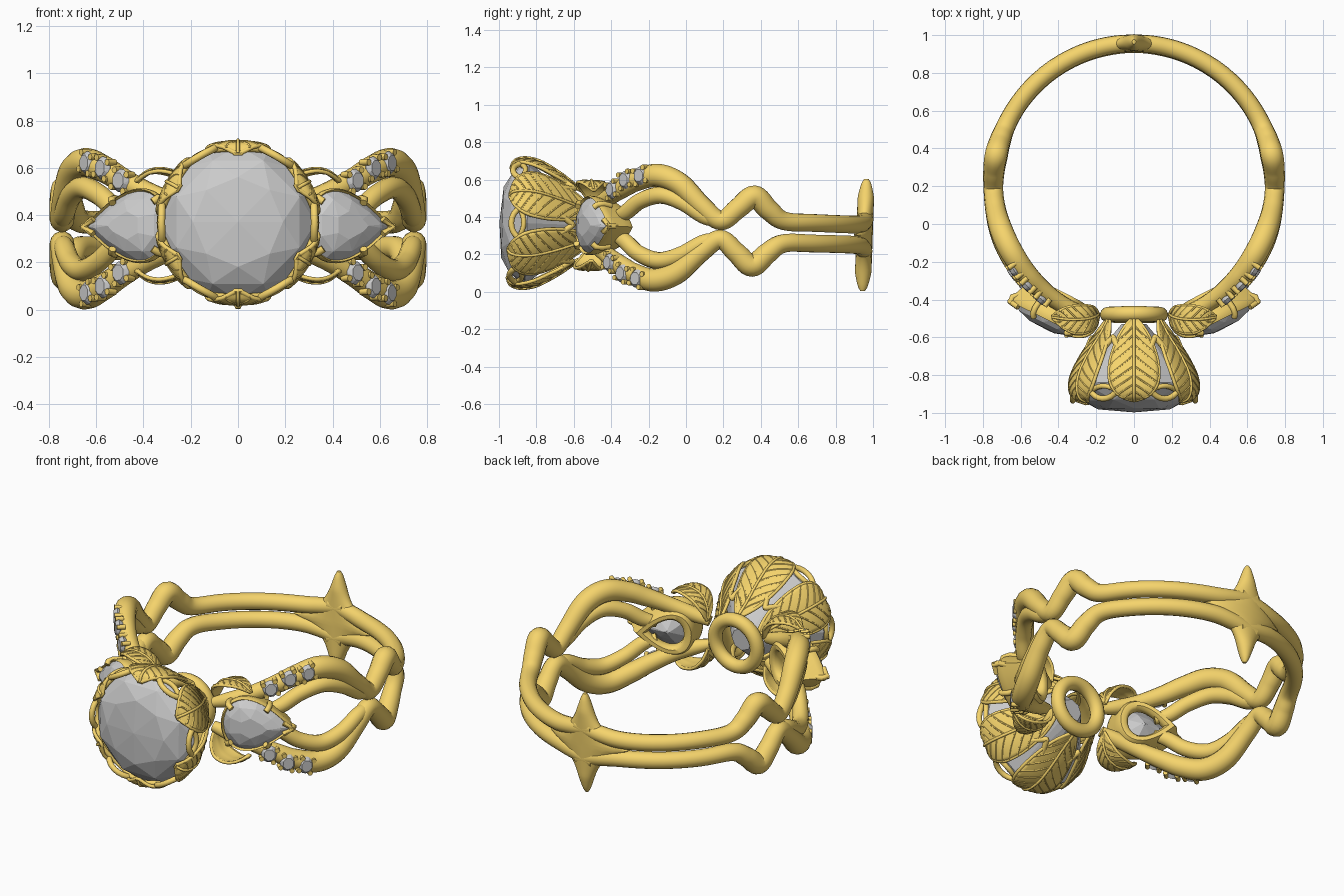
import bpy, bmesh, math
from math import sin, cos, pi, radians
from mathutils import Vector, Matrix

if "Cube" in bpy.data.objects:
    bpy.data.objects.remove(bpy.data.objects["Cube"])

gold = bpy.data.materials.new("gold")
gold.diffuse_color = (0.92, 0.66, 0.15, 1)
gold.use_nodes = True
gold.node_tree.nodes["Principled BSDF"].inputs["Base Color"].default_value = gold.diffuse_color
made = []
X, Y, Z = Vector((1, 0, 0)), Vector((0, 1, 0)), Vector((0, 0, 1))
R = 0.745  # band centreline radius


def add(name, me, metal=True):
    ob = bpy.data.objects.new(name, me)
    bpy.context.collection.objects.link(ob)
    if metal:
        me.materials.clear()
        me.materials.append(gold)
        me.shade_smooth()
        me.set_sharp_from_angle(angle=0.8)
    made.append(ob)
    return ob


def spline(pts, n=8):
    p = [Vector(q) for q in pts]
    p = [2 * p[0] - p[1]] + p + [2 * p[-1] - p[-2]]
    out = []
    for i in range(1, len(p) - 2):
        a, b, c, d = p[i - 1:i + 3]
        for k in range(n):
            t = k / n
            out.append(0.5 * (2 * b + (c - a) * t + (2 * a - 5 * b + 4 * c - d) * t * t
                              + (3 * b - a - 3 * c + d) * t ** 3))
    return out + [p[-2]]


def tube(name, pts, r, closed=False, res=3):
    cu = bpy.data.curves.new(name, 'CURVE')
    cu.dimensions = '3D'
    cu.bevel_depth = 1
    cu.bevel_resolution = res
    cu.use_fill_caps = True
    sp = cu.splines.new('POLY')
    sp.points.add(len(pts) - 1)
    for i, p in enumerate(pts):
        sp.points[i].co = (*p, 1)
        sp.points[i].radius = r[i] if isinstance(r, list) else r
    sp.use_cyclic_u = closed
    tmp = bpy.data.objects.new("tmp", cu)
    bpy.context.collection.objects.link(tmp)
    dg = bpy.context.evaluated_depsgraph_get()
    me = bpy.data.meshes.new_from_object(tmp.evaluated_get(dg))
    bpy.data.objects.remove(tmp)
    return add(name, me)


def loft(name, rings, loop=False):
    bm = bmesh.new()
    vs = [[bm.verts.new(p) for p in ring] for ring in rings]
    n, m = len(rings[0]), len(rings)
    for i in range(m if loop else m - 1):
        a, b = vs[i], vs[(i + 1) % m]
        for k in range(n):
            bm.faces.new((a[k], a[(k + 1) % n], b[(k + 1) % n], b[k]))
    if not loop:
        bm.faces.new(vs[0])
        bm.faces.new(vs[-1])
    bmesh.ops.recalc_face_normals(bm, faces=bm.faces)
    me = bpy.data.meshes.new(name)
    bm.to_mesh(me)
    return add(name, me)


def gem(name, place, outline, layers):
    # cut stone: hull over staggered rings (scale, height, count, offset)
    bm = bmesh.new()
    for s, h, n, off in layers:
        for k in range(n):
            u, v = outline(2 * pi * (k + off) / n)
            bm.verts.new(place(u * s, v * s, h))
    bmesh.ops.convex_hull(bm, input=bm.verts)
    bmesh.ops.recalc_face_normals(bm, faces=bm.faces)
    me = bpy.data.meshes.new(name)
    bm.to_mesh(me)
    return add(name, me, False)


def leaf(name, pts, side, up, half, cup, rim):
    c = spline(pts, 7)
    n, m = len(c), 12
    bm = bmesh.new()
    rows, mid, normals = [], [], []
    for i, p in enumerate(c):
        t = i / (n - 1)
        tan = (c[min(i + 1, n - 1)] - c[max(i - 1, 0)]).normalized()
        nrm = side.cross(tan).normalized()
        if nrm.dot(up) < 0:
            nrm = -nrm
        normals.append(nrm)
        h = half * max(0.05, sin(pi * t)) ** 0.8
        # the blade sinks beside the midrib so the veins stand out
        rows.append([p + nrm * (-cup * (v * h) ** 2 - .006 * (1 - abs(v))) + side * v * h
                     for v in (2 * j / m - 1 for j in range(m + 1))])
        mid.append(p + nrm * .004)
    vs = [[bm.verts.new(p) for p in row] for row in rows]
    for i in range(n - 1):
        for j in range(m):
            bm.faces.new((vs[i][j], vs[i][j + 1], vs[i + 1][j + 1], vs[i + 1][j]))
    bmesh.ops.recalc_face_normals(bm, faces=bm.faces)
    me = bpy.data.meshes.new(name)
    bm.to_mesh(me)
    so = add(name, me).modifiers.new("thickness", 'SOLIDIFY')
    so.thickness, so.offset = 0.016, 0
    edge = [r[0] for r in rows] + [r[-1] for r in reversed(rows)]
    tube(name + "_rim", edge, rim, True, 2)
    tube(name + "_midrib", mid, rim * 0.8, False, 2)
    # slanted side veins
    reach = max(3, n // 6)
    for i in range(3, n - reach - 2, max(3, n // 9)):
        for sgn in (-1, 1):
            path = []
            for k in range(m // 2 + 1):
                f = i + reach * k / (m // 2)
                a, q = int(f), f - int(f)
                col = m // 2 + sgn * k
                path.append(rows[a][col].lerp(rows[min(a + 1, n - 1)][col], q) + normals[a] * .006)
            tube(name + "_vein", path, .0055, False, 1)


def cyl(phi, w, r=R):
    return Vector((r * sin(phi), 0.21 - r * cos(phi), w))


def frame(o, u, v, n):
    return lambda a, b, h: o + u * a + v * b + n * h


def mirror(objs, axis):
    for ob in objs:
        c = ob.copy()
        c.data = ob.data.copy()
        c.data.transform(Matrix.Scale(-1, 4, axis))
        c.data.flip_normals()
        bpy.context.collection.objects.link(c)
        made.append(c)


# band strands (angle from front, height, radius), upper right quarter
outer = [(184, .1, .044), (172, .07, .047), (160, .055, .048), (130, .055, .048), (115, .06, .05),
         (108, .115, .056), (101.5, .185, .06), (95, .12, .056), (88, .05, .052), (80, .125, .054),
         (70, .24, .061), (60, .28, .062), (50, .25, .057), (42, .205, .052), (32, .15, .045), (22, .1, .042), (15, .07, .03)]
inner = [(90, .045, .025), (82, .065, .042), (72, .14, .046), (62, .175, .046), (52, .14, .044), (44, .075, .042), (38, .05, .03)]
for name, tab in (("band_outer_strand", outer), ("band_inner_strand", inner)):
    s = spline(tab, 8)
    tube(name, [cyl(radians(q[0]), q[1]) for q in s], [q[2] for q in s], res=5)

# accent stones on the outer strand, with four prongs each
for phi, w in ((54, .275), (46.5, .25), (39, .195)):
    a = radians(phi)
    pl = frame(cyl(a, w, .788), Vector((cos(a), sin(a), 0)), Z, Vector((sin(a), -cos(a), 0)))
    gem("accent_stone", pl, lambda t: (.045 * cos(t), .05 * sin(t)),
        [(1, 0, 16, 0), (.7, .02, 8, .5), (.6, -.03, 8, 0)])
    for k in range(4):
        t = pi / 4 + k * pi / 2 + .3
        p = pl(.048 * cos(t), .052 * sin(t), -.03)
        tube("accent_prong", [p, p + (pl(0, 0, 1) - pl(0, 0, 0)) * .047], .014, False, 2)

# small shoulder leaf growing from the end of the strand
leaf("shoulder_leaf", [(.19, -.48, .09), (.205, -.495, .16), (.25, -.51, .215), (.32, -.515, .238), (.38, -.51, .228), (.43, -.5, .19)],
     Vector((.1, .99, 0)).normalized(), Z, .074, 2, .009)
mirror(list(made), Z)

# pear side stone in its cup, right side
a = radians(27)
pl = frame(Vector((.45, -.495, 0)), Vector((cos(a), sin(a), 0)), Z, Vector((sin(a), -cos(a), 0)))


def pear(t):
    return .02 + .19 * cos(t), .195 * sin(t) * sin((t % (2 * pi)) / 2)


gem("pear_stone", pl, pear, [(1, 0, 20, 0), (.78, .04, 10, .5), (.4, .062, 7, 0), (.5, -.08, 8, .5), (.06, -.125, 4, 0)])
loft("pear_cup", [[pl(*(q * s for q in pear(2 * pi * k / 40)), h) for k in range(40)]
                  for s, h in ((.98, .01), (1.02, .02), (1.06, .005), (1.05, -.02), (.92, -.09), (.88, -.13),
                               (.8, -.15), (.64, -.15), (.55, -.135), (.54, -.1), (.95, -.01))], True)
for t in (1.25, -1.25, 2.5, -2.5):
    u, v = pear(t)
    tube("pear_prong", [pl(u * s, v * s, h) for s, h in ((1.0, -.06), (1.08, -.01), (1.04, .025), (.9, .038))], .016)
tube("pear_tip_prong", [pl(.17, .032, .025), pl(.222, 0, .018), pl(.17, -.032, .025)], .015)
tube("pear_tip_claw", [pl(.17, 0, -.06), pl(.222, 0, -.01), pl(.215, 0, .028)], .016)
mirror(list(made), X)

# pointed flare at the back of the band
rings = []
for i in range(33):
    w = -.3 + .6 * i / 32
    f = 1 - abs(w) / .3
    hw, th = .01 + .09 * f ** .8 + .17 * f ** 4, .012 + .032 * min(1, f * 3) ** .6
    rings.append([cyl(pi + hw / R * cos(2 * pi * k / 24), w, R + th * sin(2 * pi * k / 24)) for k in range(24)])
loft("back_flare", rings)

# gallery ring behind the head
tube("gallery_ring", [Vector((.14 * cos(t * pi / 24), -.48, .14 * sin(t * pi / 24))) for t in range(48)], .04, True, 5)

# main stone
gem("main_stone", frame(Vector((0, -.87, 0)), X, Z, -Y), lambda t: (.328 * cos(t), .328 * sin(t)),
    [(1, 0, 16, 0), (1, -.02, 16, 0), (.86, .07, 8, .5), (.58, .112, 8, 0), (0, .128, 1, 0),
     (.72, -.13, 8, .5), (.2, -.34, 8, 0)])

# six leaves around the stone, with wire loops in the gaps
prof = [(.15, -.5), (.205, -.59), (.275, -.69), (.33, -.79), (.346, -.87), (.33, -.925), (.29, -.945)]
for k in range(6):
    a = radians(30 + 60 * k)
    rad, side = Vector((cos(a), 0, sin(a))), Vector((-sin(a), 0, cos(a)))
    leaf("setting_leaf", [rad * r + Y * y for r, y in prof], side, rad, .132, 1.6, .01)
    g = radians(60 * k)
    loop = []
    for i in range(32):
        t = 2 * pi * i / 32
        y = -.77 + .165 * cos(t)
        r = .335 - .48 * max(0, y + .84) - .2 * max(0, -.88 - y)
        b = g + .13 * sin(t) * sin(t / 2) / r
        loop.append(Vector((r * cos(b), y, r * sin(b))))
    tube("gap_loop", loop, .016, True, 3)

# wavy rim wire holding the stone
tube("stone_rim", [Vector(((.322 + .008 * cos(6 * t)) * cos(t), -.893 + .025 * cos(6 * t),
                           (.322 + .008 * cos(6 * t)) * sin(t)))
                   for t in (2 * pi * i / 96 for i in range(96))], .014, True)

# the whole ring leans slightly
M = Matrix.Translation((0, 0, .337)) @ Matrix.Rotation(-.035, 4, 'X')
for ob in made:
    ob.matrix_world = M
